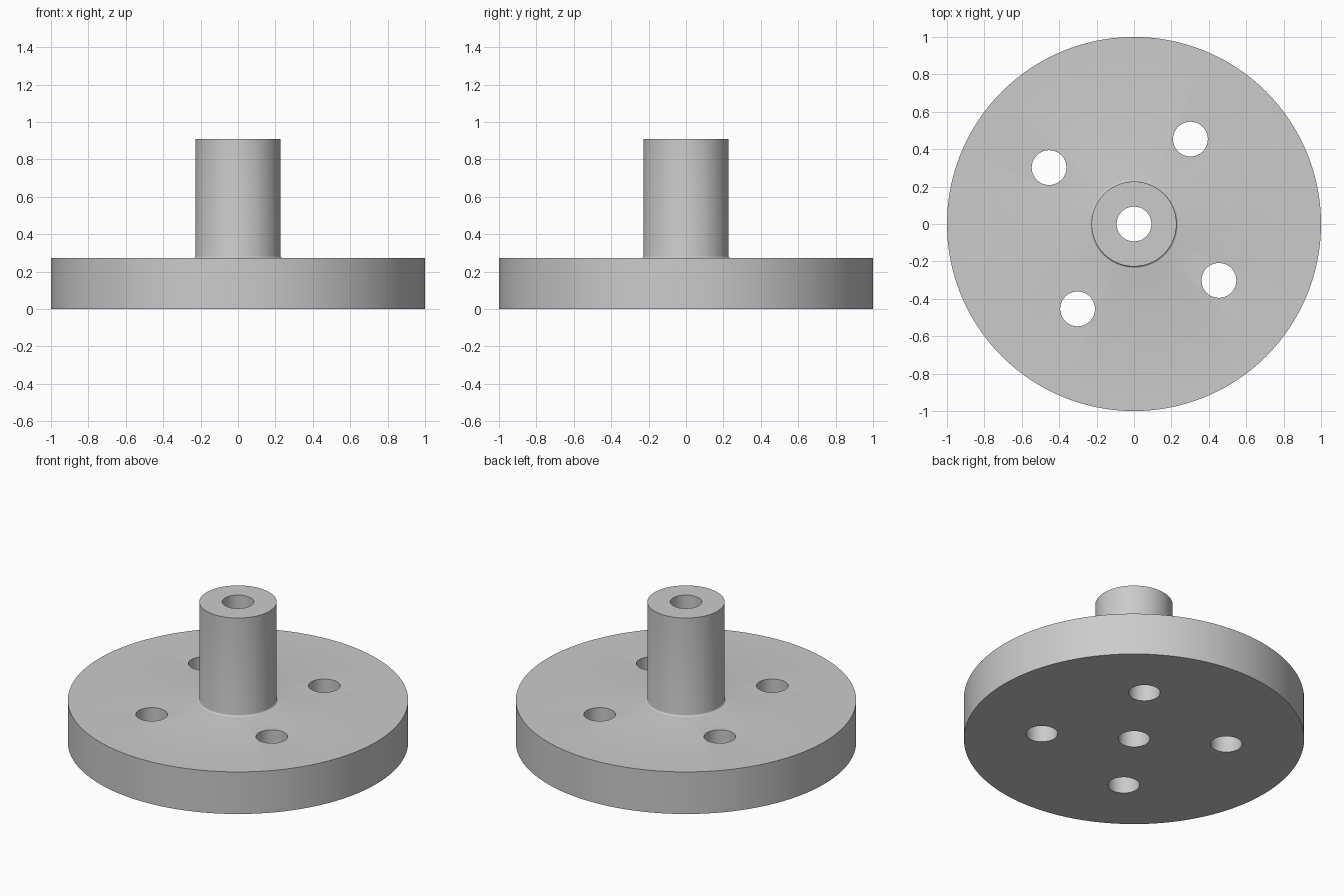
import bpy, bmesh, math
from mathutils import Matrix, Vector

old = bpy.data.objects.get("Cube")
if old:
    bpy.data.objects.remove(old, do_unlink=True)

SEGMENTS = 128
DISC_R, DISC_H = 1.0, 0.273
HUB_R, TOP_Z = 0.227, 0.91
HOLE_R = 0.093
BOLT_CIRCLE, BOLT_ANGLE = 0.545, math.radians(56.4)

grey = bpy.data.materials.new("plain_grey")
grey.use_nodes = True
colour = (0.6, 0.6, 0.6, 1)
grey.diffuse_color = colour
grey.node_tree.nodes["Principled BSDF"].inputs["Base Color"].default_value = colour


def add_object(name, bm):
    bmesh.ops.recalc_face_normals(bm, faces=bm.faces)
    mesh = bpy.data.meshes.new(name)
    bm.to_mesh(mesh)
    bm.free()
    mesh.materials.append(grey)
    obj = bpy.data.objects.new(name, mesh)
    bpy.context.collection.objects.link(obj)
    return obj


# Flanged hub: closed half section with a small root fillet, turned about z
fillet = 0.01
steps = [i * math.pi / 8 for i in range(5)]
root = [(HUB_R + fillet * (1 - math.sin(a)), DISC_H + fillet * (1 - math.cos(a)))
        for a in steps]
profile = [(HOLE_R, 0), (DISC_R, 0), (DISC_R, DISC_H)] + root
profile += [(HUB_R, TOP_Z), (HOLE_R, TOP_Z)]

bm = bmesh.new()
verts = [bm.verts.new((r, 0, z)) for r, z in profile]
edges = [bm.edges.new((v, verts[i - 1])) for i, v in enumerate(verts)]
bmesh.ops.spin(bm, geom=verts + edges, cent=(0, 0, 0), axis=(0, 0, 1),
               angle=math.tau, steps=SEGMENTS, use_merge=True)
bmesh.ops.remove_doubles(bm, verts=bm.verts, dist=1e-5)
flange = add_object("flanged_hub", bm)

# Cutter with the four bolt holes
bm = bmesh.new()
for i in range(4):
    a = BOLT_ANGLE + i * math.pi / 2
    centre = Vector((math.cos(a), math.sin(a), 0)) * BOLT_CIRCLE
    centre.z = DISC_H / 2
    bmesh.ops.create_cone(bm, cap_ends=True, segments=64, radius1=HOLE_R,
                          radius2=HOLE_R, depth=DISC_H + 0.2,
                          matrix=Matrix.Translation(centre))
cutter = add_object("bolt_hole_cutter", bm)

# Cut the holes, apply, and shade smooth with sharp rims
cut = flange.modifiers.new("bolt_holes", 'BOOLEAN')
cut.operation = 'DIFFERENCE'
cut.solver = 'EXACT'
cut.object = cutter
bpy.ops.object.select_all(action='DESELECT')
flange.select_set(True)
bpy.context.view_layer.objects.active = flange
bpy.ops.object.modifier_apply(modifier=cut.name)
bpy.data.objects.remove(cutter, do_unlink=True)
bpy.ops.object.shade_smooth_by_angle(angle=math.radians(30))
